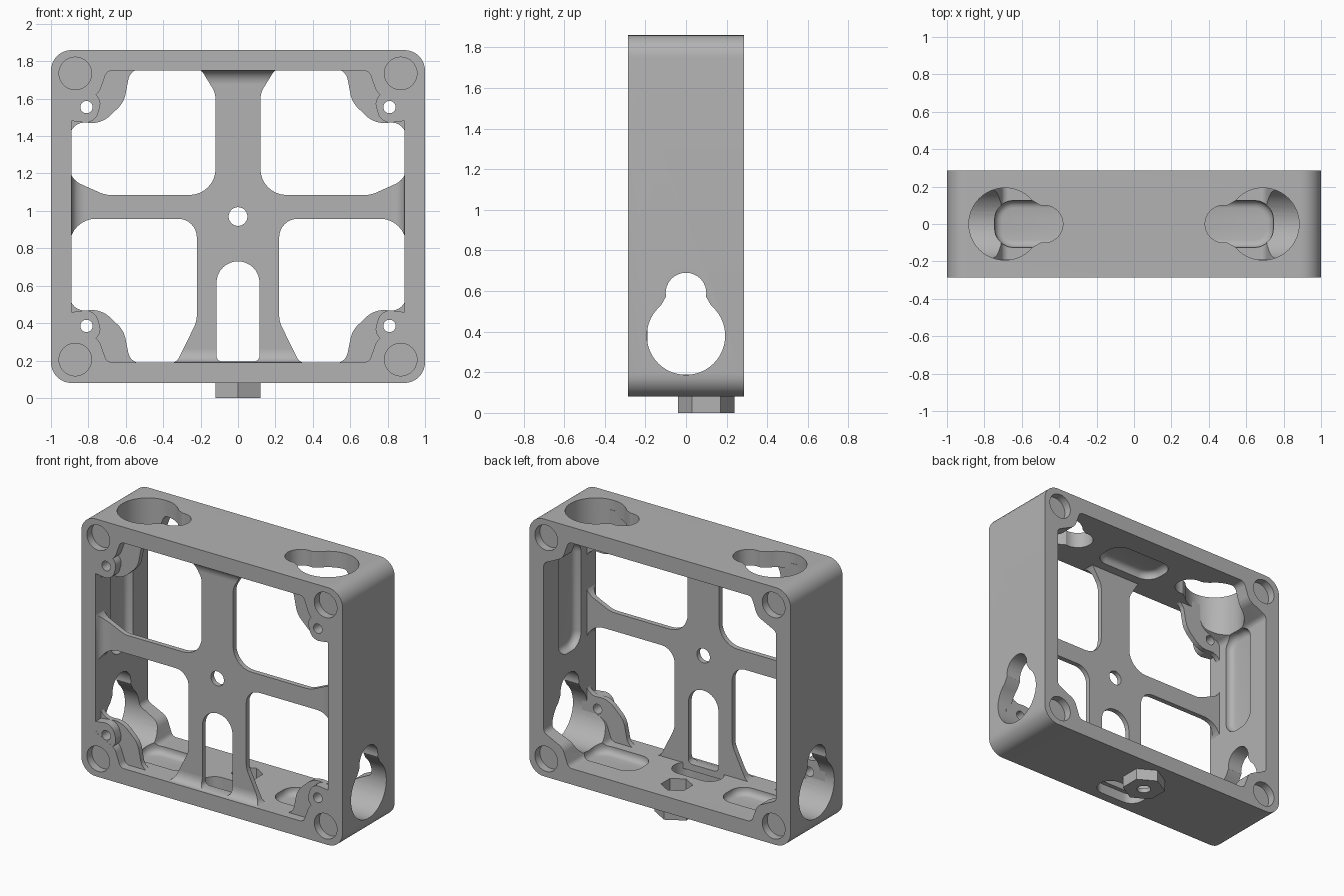
import bpy, bmesh, math
from mathutils import Matrix, Vector

if bpy.data.objects.get("Cube"):
    bpy.data.objects.remove(bpy.data.objects["Cube"])

MID = 0.97
X, Y, Z = Vector((1, 0, 0)), Vector((0, 1, 0)), Vector((0, 0, 1))

grey = bpy.data.materials.new("satin grey")
grey.use_nodes = True
grey.diffuse_color = (0.45, 0.45, 0.45, 1)
grey.node_tree.nodes["Principled BSDF"].inputs["Base Color"].default_value = (0.45, 0.45, 0.45, 1)


def rounded(points, steps=8):
    """Closed outline with an exact arc at each (x, y, radius) corner."""
    out = []
    for i, (x, y, r) in enumerate(points):
        p = Vector((x, y))
        a = (Vector(points[i - 1][:2]) - p).normalized()
        b = (Vector(points[(i + 1) % len(points)][:2]) - p).normalized()
        half = a.angle(b) / 2
        if r == 0:
            out.append(p)
            continue
        t, w = r / math.tan(half), math.sin(half)
        p0, p2 = p + a * t, p + b * t
        for k in range(steps + 1):
            s = k / steps
            e, f, g = (1 - s) ** 2, 2 * s * (1 - s) * w, s * s
            out.append((p0 * e + p * f + p2 * g) / (e + f + g))
    return out


def circle(x, y, r, n=40):
    return [Vector((x + r * math.cos(2 * math.pi * i / n), y + r * math.sin(2 * math.pi * i / n)))
            for i in range(n)]


def box(w, h, r):
    return rounded([(w, h, r), (-w, h, r), (-w, -h, r), (w, -h, r)])


def flip(loop, sx, sy):
    return [Vector((p.x * sx, p.y * sy)) for p in loop]


def basis(u, v, origin):
    m = Matrix((u, v, u.cross(v))).transposed().to_4x4()
    m.translation = origin
    return m


def front(y):
    return basis(X, Z, Vector((0, y, MID)))


def plate(name, loops, depth, matrix, bevel=0):
    """Extrude outlines (inner loops become holes) symmetrically about a plane."""
    cu = bpy.data.curves.new(name, "CURVE")
    cu.dimensions, cu.fill_mode = "2D", "BOTH"
    cu.extrude, cu.bevel_depth, cu.bevel_resolution = depth / 2 - bevel, bevel, 3
    for loop in loops:
        sp = cu.splines.new("POLY")
        sp.points.add(len(loop) - 1)
        for pt, p in zip(sp.points, loop):
            pt.co = (p.x, p.y, 0, 1)
        sp.use_cyclic_u = True
    tmp = bpy.data.objects.new(name, cu)
    bpy.context.collection.objects.link(tmp)
    me = bpy.data.meshes.new_from_object(tmp.evaluated_get(bpy.context.evaluated_depsgraph_get()))
    bpy.data.objects.remove(tmp)
    bm = bmesh.new()
    bm.from_mesh(me)
    bmesh.ops.remove_doubles(bm, verts=bm.verts, dist=1e-4)
    bmesh.ops.transform(bm, matrix=matrix, verts=bm.verts)
    bmesh.ops.recalc_face_normals(bm, faces=bm.faces)
    bm.to_mesh(me)
    bm.free()
    me.materials.clear()
    me.materials.append(grey)
    ob = bpy.data.objects.new(name, me)
    bpy.context.collection.objects.link(ob)
    return ob


def finish(ob, cutters=()):
    """Apply the cuts, then smooth the curved faces only."""
    for c in cutters:
        mod = ob.modifiers.new("cut", "BOOLEAN")
        mod.operation, mod.solver, mod.object = "DIFFERENCE", "EXACT", c
    me = bpy.data.meshes.new_from_object(ob.evaluated_get(bpy.context.evaluated_depsgraph_get()))
    ob.modifiers.clear()
    ob.data = me
    me.polygons.foreach_set("use_smooth", [True] * len(me.polygons))
    me.set_sharp_from_angle(angle=math.radians(30))


# Frame with thickened inner corners
corner = [(0.89, 0.585, 0.04), (0.745, 0.655, 0.08), (0.70, 0.78, 0.04)]
inner = []
for sx, sy in ((1, 1), (-1, 1), (-1, -1), (1, -1)):
    part = [(x * sx, y * sy, r) for x, y, r in corner]
    inner += part if sx * sy > 0 else part[::-1]
frame = plate("frame", [box(1, 0.89, 0.11), rounded(inner)], 0.57, front(0))

# Cutters for the frame
cuts = []
for y in (-0.285, 0.285):
    for sx in (-1, 1):
        for sy in (-1, 1):
            cuts.append(plate("corner_recess_cutter", [circle(0.87 * sx, 0.765 * sy, 0.087)], 0.11, front(y)))

arc = math.radians
keyhole = [Vector((0.193 * math.cos(arc(a)), 0.193 * math.sin(arc(a)))) for a in range(40, 321, 8)]
keyhole += [Vector((0.21 + 0.1 * math.cos(arc(a)), 0.1 * math.sin(arc(a)))) for a in range(-100, 101, 10)]
for s in (-1, 1):
    cuts.append(plate("side_keyhole_cutter", [keyhole], 0.42, basis(Z, Y, Vector((0.86 * s, 0, 0.38)))))
    cuts.append(plate("top_keyhole_cutter", [keyhole], 0.36, basis(-X * s, Y, Vector((0.69 * s, 0, MID + 0.76)))))
    cuts.append(plate("side_pocket_cutter", [box(0.33, 0.085, 0.06)], 0.1,
                      basis(Z, Y, Vector((0.89 * s, 0, 1.2))), 0.04))
    cuts.append(plate("floor_pocket_cutter", [box(0.17, 0.085, 0.06)], 0.1,
                      basis(X, Y, Vector((0.535 * s, 0, MID - 0.78))), 0.04))
cuts.append(plate("top_pocket_cutter", [box(0.2, 0.085, 0.06)], 0.1, basis(X, Y, Vector((0, 0, MID + 0.78))), 0.04))
cuts.append(plate("floor_slot_cutter", [box(0.18, 0.09, 0.089)], 0.3, basis(X, Y, Vector((0, -0.13, 0.14)))))


def hexagon(r):
    return [Vector((r * math.sin(math.pi * i / 3), r * math.cos(math.pi * i / 3))) for i in range(6)]


nut_cutter = plate("nut_pocket_cutter", [hexagon(0.1)], 0.27, basis(X, Y, Vector((0, 0.1, 0.165))))
finish(frame, cuts + [nut_cutter])

# Hexagonal boss under the floor
boss = plate("hex_boss", [hexagon(0.14), circle(0, 0, 0.045)], 0.085, basis(X, Y, Vector((0, 0.1, 0.0425))))
finish(boss, [nut_cutter])

# Windows between the spokes
upper = rounded([(0.12, 0.115, 0.14), (0.71, 0.115, 0.15), (0.9, 0.2, 0.1), (0.9, 0.51, 0.08),
                 (0.73, 0.495, 0.14), (0.61, 0.61, 0.14), (0.575, 0.79, 0.07), (0.2, 0.79, 0.05),
                 (0.12, 0.66, 0.12)])
lower = rounded([(0.22, -0.012, 0.1), (0.9, -0.012, 0.14), (0.9, -0.51, 0.08), (0.73, -0.495, 0.14),
                 (0.61, -0.61, 0.14), (0.575, -0.785, 0.07), (0.33, -0.785, 0.06), (0.22, -0.56, 0.15)])
arch = rounded([(0.115, -0.24, 0.114), (-0.115, -0.24, 0.114), (-0.115, -0.775, 0.03), (0.115, -0.775, 0.03)])
windows = [plate("window_cutter", [loop], 0.3, front(-0.2))
           for loop in (upper, flip(upper, -1, 1), lower, flip(lower, -1, 1), arch)]

# Spoked web, with centre and corner screw holes
quads = [(sx, sy) for sx in (-1, 1) for sy in (-1, 1)]
holes = [circle(0.81 * sx, 0.585 * sy, 0.033, 24) for sx, sy in quads]
web = plate("spoked_web", [box(0.93, 0.82, 0.1), circle(0, 0, 0.05)] + holes, 0.035, front(-0.2075))
finish(web, windows)

# Screw bosses in front of the web
outline = rounded([(0.92, 0.515, 0), (0.765, 0.495, 0.07), (0.73, 0.615, 0.06), (0.77, 0.665, 0.02), (0.92, 0.66, 0)])
for sx, sy in quads:
    loops = [flip(outline, sx, sy), circle(0.81 * sx, 0.585 * sy, 0.033, 24)]
    finish(plate("screw_boss", loops, 0.06, front(-0.2545)))

# Curved fillets where the spokes meet the frame
curve = [Vector((-0.02, -0.01)), Vector((0.07, -0.01))]
curve += [Vector((0.07 - 0.07 * math.sin(arc(a)), 0.058 - 0.058 * math.cos(arc(a)))) for a in range(0, 91, 10)]
curve.append(Vector((-0.02, 0.058)))
for name, d, width in (("left", X, 0.52), ("right", -X, 0.52), ("top", Z, 0.56), ("bottom", -Z, 0.76)):
    spot = Vector((0.89 * d.x, -0.225, MID + 0.78 * d.z))
    finish(plate(name + "_spoke_fillet", [curve], width, basis(-d, -Y, spot)), windows)

for ob in list(bpy.data.objects):
    if ob.name.split(".")[0].endswith("_cutter"):
        bpy.data.objects.remove(ob)
